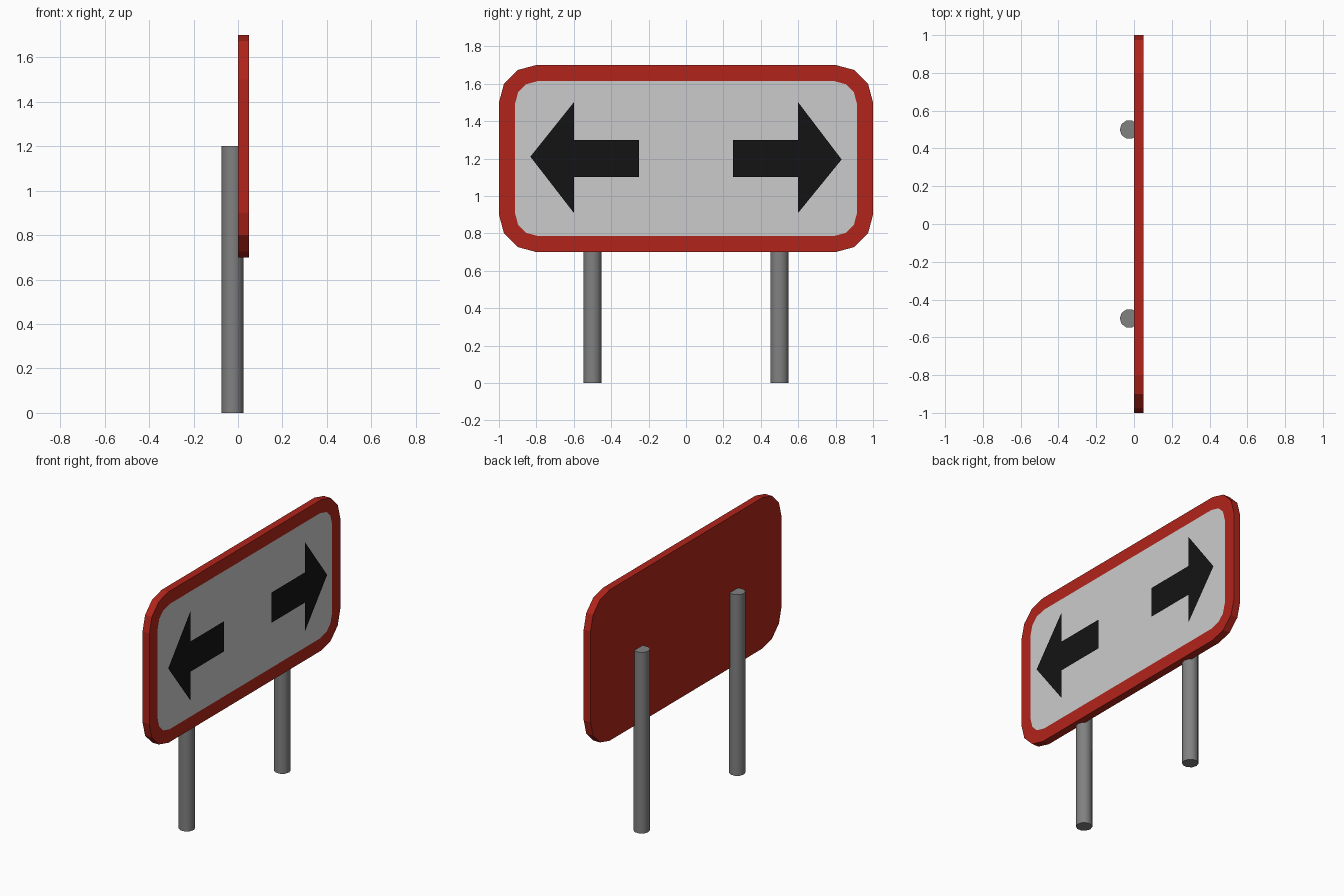
import bpy, bmesh
from math import cos, sin, pi, radians

if "Cube" in bpy.data.objects:
    bpy.data.objects.remove(bpy.data.objects["Cube"])


def material(name, r, g, b):
    m = bpy.data.materials.new(name)
    m.diffuse_color = (r, g, b, 1)
    m.use_nodes = True
    m.node_tree.nodes["Principled BSDF"].inputs["Base Color"].default_value = m.diffuse_color
    return m


def make_object(name, bm, *mats):
    mesh = bpy.data.meshes.new(name)
    bm.to_mesh(mesh)
    bm.free()
    for m in mats:
        mesh.materials.append(m)
    ob = bpy.data.objects.new(name, mesh)
    bpy.context.collection.objects.link(ob)
    return ob


red = material("red", 0.44, 0.018, 0.011)
white = material("white", 0.8, 0.8, 0.8)
black = material("black", 0.007, 0.007, 0.007)
grey = material("post_grey", 0.22, 0.22, 0.22)

# Sign board: rounded rectangle, extruded, with an inset white panel on the +x face
bm = bmesh.new()
outline = []
corners = [(0.8, 1.5), (-0.8, 1.5), (-0.8, 0.9), (0.8, 0.9)]
for i, (cy, cz) in enumerate(corners):
    for k in range(4):
        a = (i + k / 3) * pi / 2
        outline.append(bm.verts.new((0, cy + 0.2 * cos(a), cz + 0.2 * sin(a))))
back = bm.faces.new(outline)
ext = bmesh.ops.extrude_face_region(bm, geom=[back], use_keep_orig=True)["geom"]
bmesh.ops.translate(bm, vec=(0.05, 0, 0),
                    verts=[g for g in ext if isinstance(g, bmesh.types.BMVert)])
bmesh.ops.recalc_face_normals(bm, faces=bm.faces)
front = max(bm.faces, key=lambda f: f.calc_center_median().x)
bmesh.ops.inset_individual(bm, faces=[front], thickness=0.085, use_even_offset=True)
front.material_index = 1
make_object("sign_board", bm, red, white)

# Flat arrows standing just off the panel, pointing outwards
for name, side, tip_z in (("left_arrow", -1, 1.21), ("right_arrow", 1, 1.195)):
    pts = [(0.25, 1.1), (0.6, 1.1), (0.6, 0.91), (0.832, tip_z),
           (0.6, 1.5), (0.6, 1.3), (0.25, 1.3)]
    bm = bmesh.new()
    face = bm.faces.new([bm.verts.new((0.071, side * y, z)) for y, z in pts])
    face.normal_update()
    if face.normal.x < 0:
        face.normal_flip()
    make_object(name, bm, black)

# Two round posts behind the board
for name, y in (("left_post", -0.5), ("right_post", 0.5)):
    bpy.ops.mesh.primitive_cylinder_add(vertices=10, radius=0.05, depth=1.2,
                                        location=(-0.025, y, 0.6),
                                        rotation=(0, 0, pi / 2))
    post = bpy.context.object
    post.name = name
    post.data.materials.append(grey)
    bpy.ops.object.shade_smooth_by_angle(angle=radians(40))
